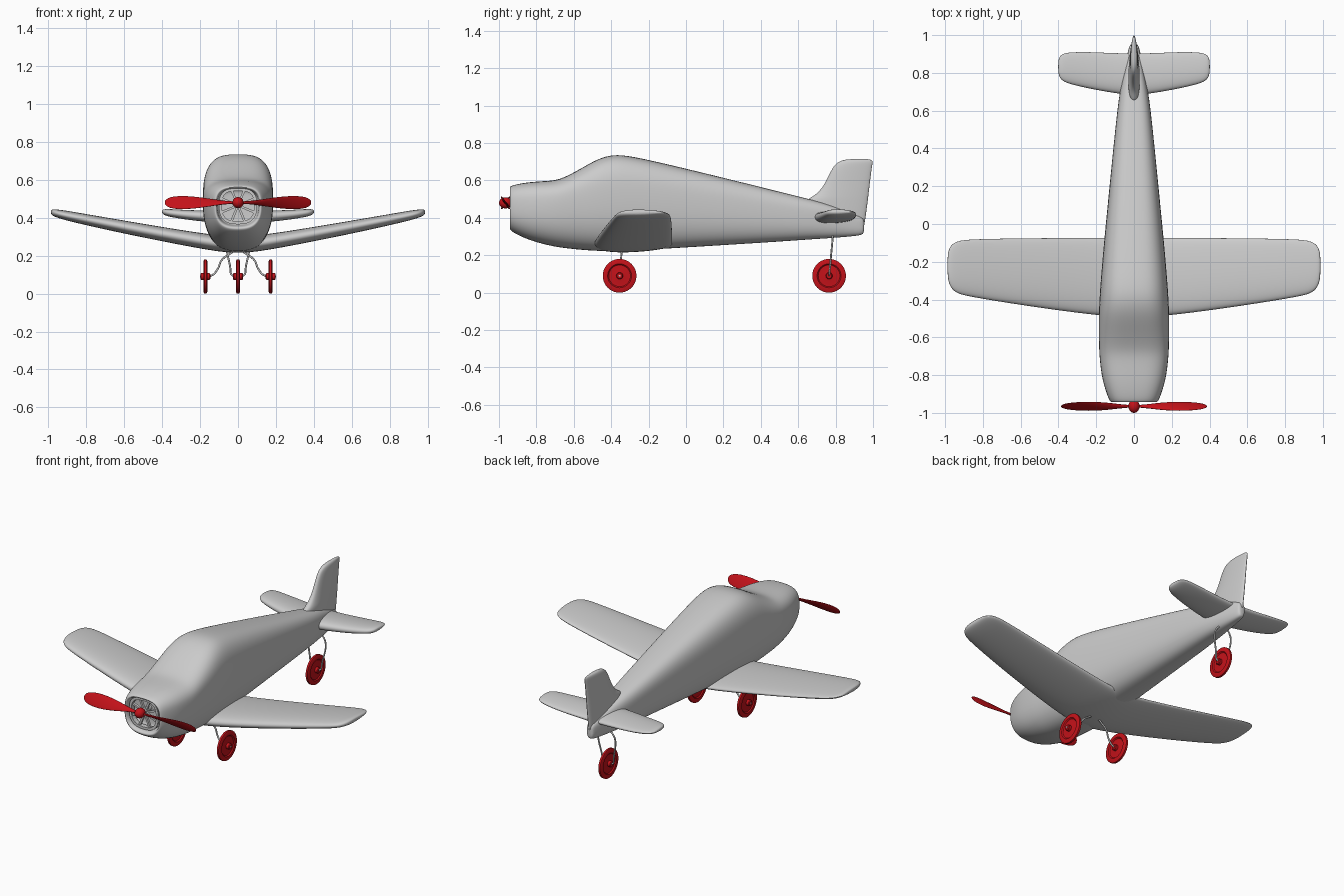
import bpy, bmesh
from math import sin, cos, pi, radians
from mathutils import Matrix, Vector

if "Cube" in bpy.data.objects:
    bpy.data.objects.remove(bpy.data.objects["Cube"])

red = bpy.data.materials.new("red_paint")
red.diffuse_color = (0.55, 0.006, 0.01, 1)
red.use_nodes = True
red.node_tree.nodes["Principled BSDF"].inputs["Base Color"].default_value = red.diffuse_color


def finish(name, bm, mat=None, mirror=False, subsurf=0, smooth=True):
    bmesh.ops.recalc_face_normals(bm, faces=bm.faces)
    me = bpy.data.meshes.new(name)
    bm.to_mesh(me)
    bm.free()
    ob = bpy.data.objects.new(name, me)
    bpy.context.collection.objects.link(ob)
    if mat:
        me.materials.append(mat)
    for p in me.polygons:
        p.use_smooth = smooth
    if mirror:
        ob.modifiers.new("Mirror", 'MIRROR')
    if subsurf:
        m = ob.modifiers.new("Subsurf", 'SUBSURF')
        m.levels = m.render_levels = subsurf
    return ob


def skin(bm, rings, caps=(True, True)):
    vs = [[bm.verts.new(p) for p in r] for r in rings]
    n = len(vs[0])
    for a, b in zip(vs, vs[1:]):
        for i in range(n):
            bm.faces.new((a[i], a[(i + 1) % n], b[(i + 1) % n], b[i]))
    if caps[0]:
        bm.faces.new(vs[0])
    if caps[1]:
        bm.faces.new(vs[-1])


def loft(name, rings, caps=(True, True), **kw):
    bm = bmesh.new()
    skin(bm, rings, caps)
    return finish(name, bm, **kw)


def spow(v, e):
    return abs(v) ** e * (1 if v >= 0 else -1)


def body_ring(y, top, bot, mid, w, n=28):
    # squarer shoulders above, rounder belly below
    pts = []
    for i in range(n):
        a = 2 * pi * i / n
        e = 0.66 if sin(a) >= 0 else 0.82
        h = top - mid if sin(a) >= 0 else mid - bot
        pts.append((w * spow(cos(a), e if sin(a) >= 0 else 0.74), y, mid + h * spow(sin(a), e)))
    return pts


def foil(lead, trail, th, n=20):
    # (chord position, thickness offset) pairs, fuller towards the nose
    m, c = (lead + trail) / 2, (trail - lead) / 2
    return [(m - c * cos(2 * pi * i / n),
             th / 2 * spow(sin(2 * pi * i / n), 0.8) * (1 + 0.25 * cos(2 * pi * i / n)))
            for i in range(n)]


# Fuselage with recessed nose intake: y, top, bottom, widest height, half width
body = [(-.87, .53, .38, .46, .09), (-.875, .55, .36, .46, .108), (-.93, .553, .357, .46, .11),
        (-.945, .56, .345, .46, .118), (-.94, .57, .332, .46, .128), (-.90, .582, .307, .46, .145),
        (-.82, .594, .273, .46, .170), (-.72, .598, .248, .47, .182), (-.66, .610, .238, .48, .186),
        (-.56, .665, .227, .49, .187), (-.47, .718, .221, .50, .187), (-.39, .740, .220, .50, .183),
        (-.30, .733, .223, .50, .177), (-.10, .688, .234, .48, .160), (.20, .615, .253, .45, .130),
        (.50, .540, .272, .42, .100), (.66, .500, .284, .40, .082), (.76, .475, .290, .39, .064),
        (.88, .430, .300, .37, .040), (.94, .405, .307, .36, .026), (.953, .39, .32, .355, .018)]
loft("fuselage", [body_ring(*s) for s in body], subsurf=2)

# Intake grille: spokes and an inner frame
bm = bmesh.new()
for k in range(8):
    a = k * pi / 4 + pi / 8
    m = (Matrix.Translation((0, -.915, .465)) @ Matrix.Rotation(a, 4, 'Y')
         @ Matrix.Translation((.06, 0, 0)) @ Matrix.Diagonal((.09, .015, .012, 1)))
    bmesh.ops.create_cube(bm, size=1, matrix=m)
finish("intake_spokes", bm, smooth=False)
loft("intake_frame", [body_ring(y, .465 + s * .09, .465 - s * .1, .46, s * .1)
                      for y, s in ((-.90, .85), (-.93, .85), (-.93, 1), (-.90, 1), (-.90, .85))],
     caps=(False, False), smooth=False)

# Wings: x, leading edge, trailing edge, height, thickness
wing = [(0, -.50, -.07, .250, .088), (.2, -.488, -.07, .277, .080), (.6, -.432, -.073, .350, .068),
        (.87, -.387, -.078, .404, .054), (.94, -.37, -.088, .419, .046), (.975, -.335, -.115, .427, .036),
        (.988, -.28, -.16, .430, .018)]
loft("wings", [[(x, y, z + t) for y, t in foil(l, r, th)] for x, l, r, z, th in wing],
     caps=(False, True), mirror=True, subsurf=2)

# Tailplane
tail = [(0, .68, .905, .402, .066), (.1, .69, .905, .404, .062), (.25, .718, .913, .413, .052),
        (.35, .742, .91, .424, .042), (.385, .76, .90, .429, .034), (.402, .79, .875, .432, .016)]
loft("tailplane", [[(x, y, z + t) for y, t in foil(l, r, th)] for x, l, r, z, th in tail],
     caps=(False, True), mirror=True, subsurf=2)

# Fin: height, leading edge, trailing edge, thickness
fin = [(.308, .80, .93, .03), (.32, .76, .948, .045), (.40, .66, .962, .06), (.48, .635, .973, .06),
       (.505, .655, .976, .058), (.525, .695, .978, .054), (.57, .735, .983, .048),
       (.64, .768, .991, .042), (.68, .79, .997, .038), (.705, .82, 1.001, .032), (.715, .87, .985, .015)]
loft("fin", [[(t, y, z) for y, t in foil(l, r, th)] for z, l, r, th in fin], subsurf=2)

# Propeller: twisted blades and hub
hub = Vector((0, -.965, .48))
blade = [(0, .012, .012, 60), (.05, .018, .014, 55), (.12, .046, .013, 48), (.2, .076, .012, 40),
         (.28, .088, .010, 33), (.34, .078, .008, 29), (.372, .055, .006, 27), (.387, .02, .004, 27)]
for side, name in ((0, "propeller_blade_right"), (pi, "propeller_blade_left")):
    turn = Matrix.Rotation(side, 3, 'Y')
    rings = []
    for x, w, th, tw in blade:
        r = Matrix.Rotation(radians(tw), 3, 'X')
        rings.append([hub + turn @ (Vector((x, 0, 0)) + r @ Vector(
            (0, th / 2 * sin(a), w / 2 * cos(a)))) for a in [2 * pi * i / 16 for i in range(16)]])
    loft(name, rings, mat=red, subsurf=1)
bm = bmesh.new()
bmesh.ops.create_uvsphere(bm, u_segments=24, v_segments=14, radius=.031,
                          matrix=Matrix.Translation(hub) @ Matrix.Diagonal((.95, 1.13, .95, 1)))
finish("propeller_hub", bm, mat=red)
bm = bmesh.new()
bmesh.ops.create_cone(bm, cap_ends=True, segments=20, radius1=.016, radius2=.016, depth=.09,
                      matrix=Matrix.Translation((0, -.91, .48)) @ Matrix.Rotation(pi / 2, 4, 'X'))
finish("propeller_shaft", bm, smooth=False)


# Wheels: lathed tyre, dished disc and hub
def wheel(name, x, y):
    half = [(.0, .026), (.014, .026), (.018, .022), (.018, .006), (.03, .004), (.058, .004),
            (.064, .010), (.082, .010), (.09, .006)]
    prof = half + [(r, -d) for r, d in reversed(half)]
    bm = bmesh.new()
    vs = [bm.verts.new((x + d, y, .09 + r)) for r, d in prof]
    es = [bm.edges.new(p) for p in zip(vs, vs[1:])]
    bmesh.ops.spin(bm, geom=vs + es, cent=(x, y, .09), axis=(1, 0, 0), angle=2 * pi, steps=40)
    bmesh.ops.remove_doubles(bm, verts=bm.verts, dist=1e-5)
    ob = finish(name, bm, mat=red)
    bpy.context.view_layer.objects.active = ob
    ob.select_set(True)
    bpy.ops.object.shade_smooth_by_angle(angle=radians(35))
    ob.select_set(False)


# Bent-wire legs
def wire(name, pts):
    cu = bpy.data.curves.new(name, 'CURVE')
    cu.dimensions = '3D'
    cu.bevel_depth, cu.bevel_resolution = .005, 2
    cu.use_fill_caps = True
    sp = cu.splines.new('BEZIER')
    sp.bezier_points.add(len(pts) - 1)
    for b, p in zip(sp.bezier_points, pts):
        b.co = p
        b.handle_left_type = b.handle_right_type = 'AUTO'
    bpy.context.collection.objects.link(bpy.data.objects.new(name, cu))


for s, side in ((1, "right"), (-1, "left")):
    wheel("main_wheel_" + side, s * .172, -.355)
    wire("main_leg_" + side, [(s * .2, -.355, .09), (s * .14, -.355, .095), (s * .11, -.353, .125),
                              (s * .085, -.348, .178), (s * .05, -.345, .205), (s * .02, -.343, .225)])
wheel("tail_wheel", 0, .765)
wire("tail_fork", [(s * x, y, z) for s, x, y, z in (
    (-1, .012, .765, .09), (-1, .034, .766, .10), (-1, .04, .769, .13), (-1, .036, .785, .30),
    (1, .036, .785, .30), (1, .04, .769, .13), (1, .034, .766, .10), (1, .012, .765, .09))])
